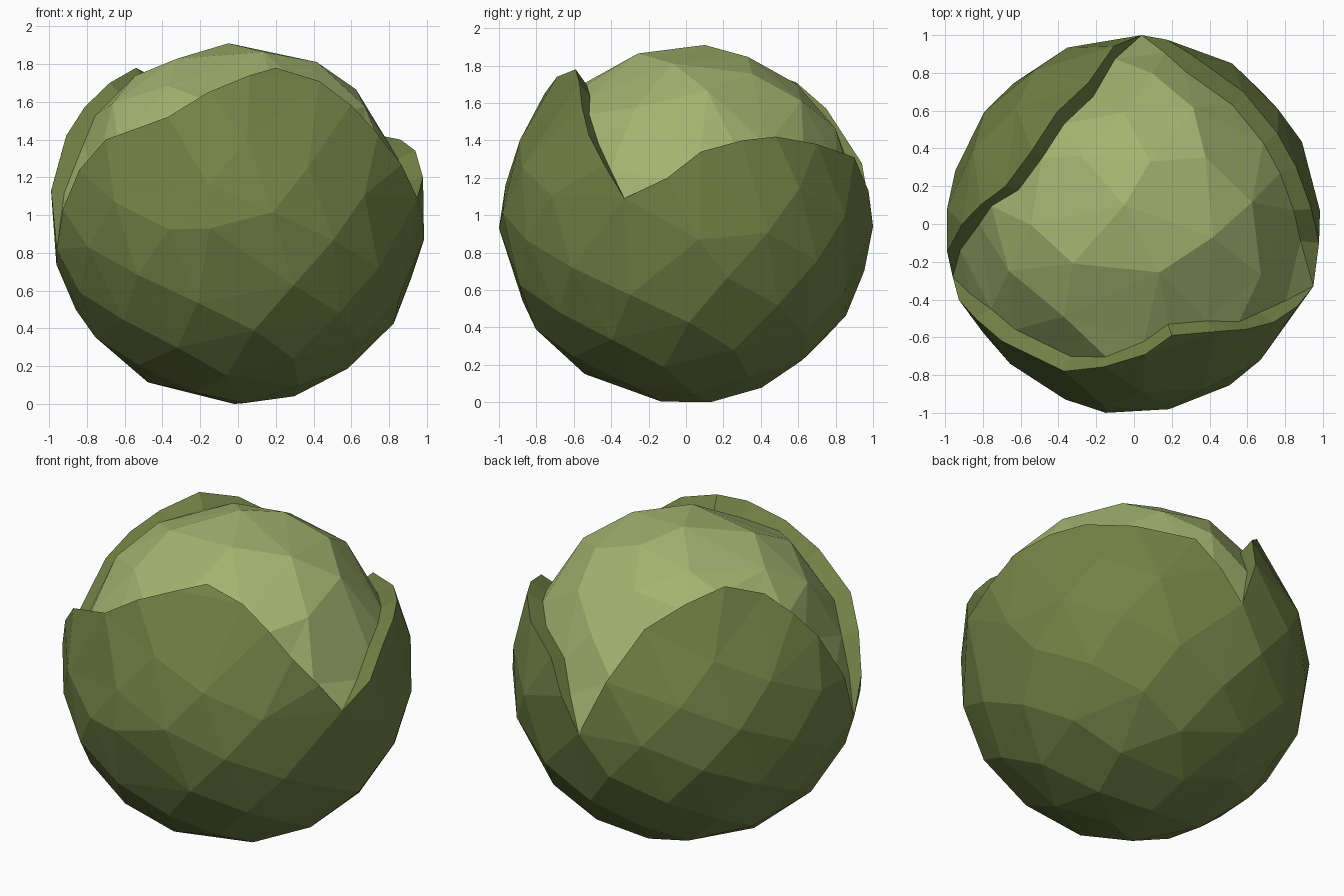
import bpy, bmesh, math
from mathutils import Vector

if "Cube" in bpy.data.objects:
    bpy.data.objects.remove(bpy.data.objects["Cube"])

CENTRE = Vector((0, 0, 0.96))

# Rim of the three wrapping leaves, anticlockwise from the right-hand notch
rim = [(.95, -.33, 1.09), (.98, -.1, 1.2), (.94, .08, 1.34), (.86, .3, 1.4), (.76, .48, 1.42),
       (.58, .7, 1.38), (.3, .9, 1.31), (.04, 1, .94),
       (-.24, .75, 1.57), (-.41, .59, 1.71), (-.54, .39, 1.78), (-.68, .2, 1.7), (-.91, 0, 1.42),
       (-.96, -.28, .82),
       (-.84, -.5, 1.24), (-.7, -.62, 1.4), (-.37, -.78, 1.52), (.06, -.69, 1.74),
       (.2, -.59, 1.78), (.43, -.57, 1.71), (.74, -.52, 1.43)]
NOTCHES = (0, 7, 13)
# Extreme corners of the head
corners = [(-.15, -1, .93), (-.02, .13, 0), (.985, .07, .87), (-.99, .08, 1.13), (-.05, .1, 1.91)]


def rel(p):
    return Vector(p) - CENTRE


# Split long rim edges so the triangulation follows the rim
loop, inner = [], []
for i, p in enumerate(rim):
    a, b = rel(p), rel(rim[(i + 1) % len(rim)])
    loop.append(a)
    inner.append(1.0 if i in NOTCHES else 0.9)
    if (b - a).length > 0.4:
        r = (a.length + b.length) / 2
        loop.append((a + b).normalized() * r)
        inner.append(0.93)
n = len(loop)
units = [p.normalized() for p in loop]


def is_open(d):
    """True where the direction looks out between the leaves."""
    az = math.atan2(d.y, d.x)
    for i in range(n):
        a, b = units[i], units[(i + 1) % n]
        a0 = math.atan2(a.y, a.x)
        span = (math.atan2(b.y, b.x) - a0) % math.tau
        if (az - a0) % math.tau <= span:
            return a.cross(b).dot(d) > 0
    return False


# Evenly spread points over the ball, kept clear of the rim and corners
points = loop + [rel(p) for p in corners]
mids = [(units[i] + units[(i + 1) % n]).normalized() for i in range(n)]
keep_off = [p.normalized() for p in points] + mids
COUNT = 105
for i in range(COUNT):
    z = 1 - 2 * (i + 0.5) / COUNT
    s = math.sqrt(1 - z * z)
    t = i * math.pi * (3 - math.sqrt(5)) + 0.4
    d = Vector((s * math.cos(t), s * math.sin(t), z))
    if min((d - k).length for k in keep_off) < 0.21:
        continue
    points.append(d * 0.95 if is_open(d) else Vector((d.x * .99, d.y, d.z * .965)))

# Triangulate the ball
hull = bmesh.new()
for i, p in enumerate(points):
    hull.verts.new(p.normalized())
hull.verts.index_update()
bmesh.ops.convex_hull(hull, input=hull.verts[:])
faces = [([v.index for v in f.verts], is_open(f.calc_center_median().normalized()))
         for f in hull.faces]
hull.free()


def make(name, verts, polys, colour):
    bm = bmesh.new()
    vs = [bm.verts.new(v + CENTRE) for v in verts]
    for p in polys:
        bm.faces.new([vs[i] for i in p])
    bmesh.ops.remove_doubles(bm, verts=bm.verts[:], dist=1e-4)
    bmesh.ops.delete(bm, geom=[v for v in bm.verts if not v.link_faces], context='VERTS')
    bmesh.ops.recalc_face_normals(bm, faces=bm.faces[:])
    # Point the open shell outwards
    if sum(f.normal.dot(f.calc_center_median() - CENTRE) for f in bm.faces) < 0:
        bmesh.ops.reverse_faces(bm, faces=bm.faces[:])
    mesh = bpy.data.meshes.new(name)
    bm.to_mesh(mesh)
    bm.free()
    mat = bpy.data.materials.new(name + "_green")
    mat.diffuse_color = colour
    mat.use_nodes = True
    mat.node_tree.nodes["Principled BSDF"].inputs["Base Color"].default_value = mat.diffuse_color
    mesh.materials.append(mat)
    bpy.context.collection.objects.link(bpy.data.objects.new(name, mesh))


# Outer leaves: the covered faces plus a rim turning inwards
sunk = [p * k for p, k in zip(loop, inner)]
base = len(points)
lip = [(i, (i + 1) % n, base + (i + 1) % n, base + i) for i in range(n)]
make("outer_leaves", points + sunk, [f for f, o in faces if not o] + lip, (.17, .22, .06, 1))

# Pale heart showing between the leaves
make("heart", sunk + points[n:], [f for f, o in faces if o], (.37, .45, .16, 1))
